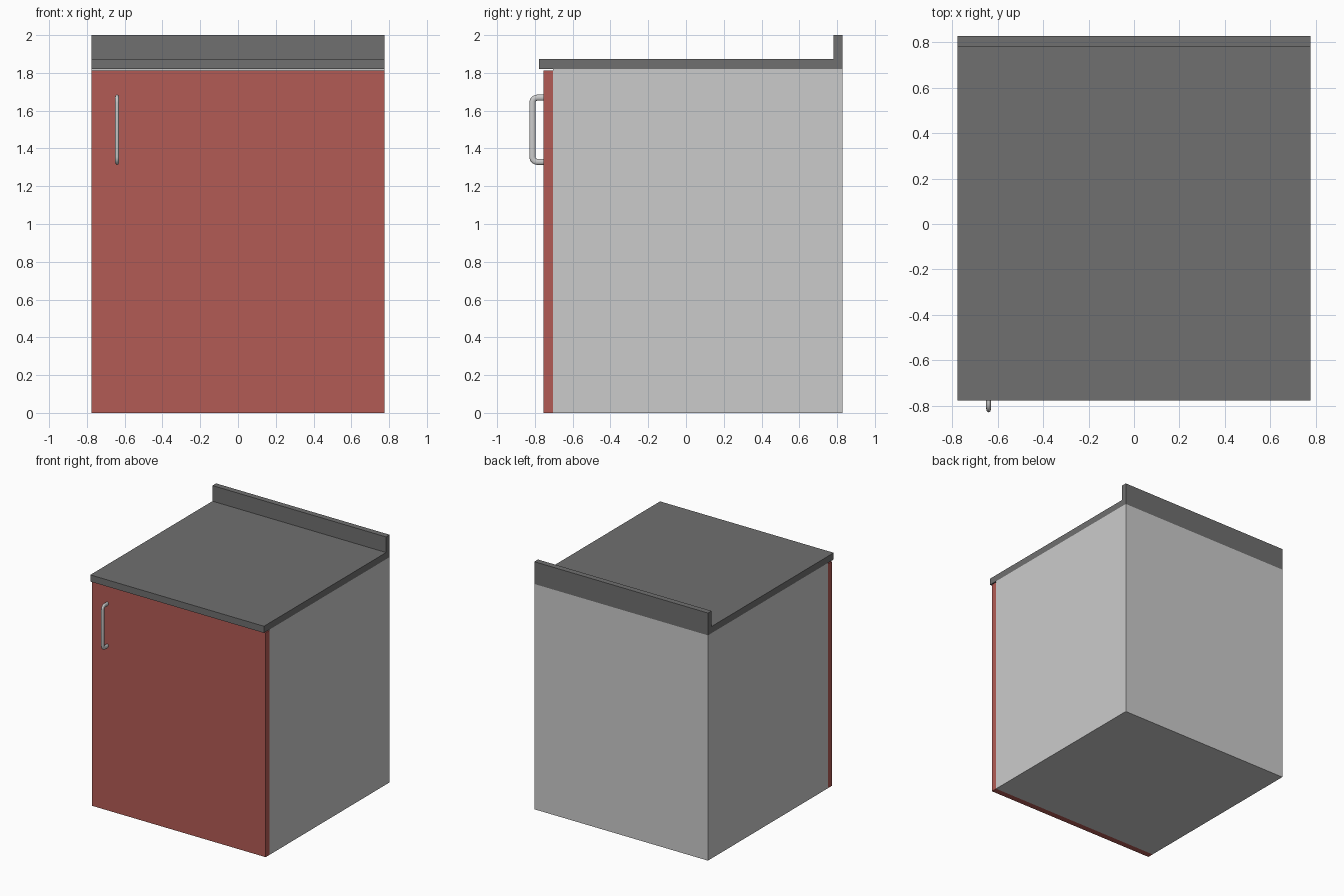
import bpy, bmesh, math
from mathutils import Matrix, Vector

if "Cube" in bpy.data.objects:
    bpy.data.objects.remove(bpy.data.objects["Cube"])

W = 0.776  # half width of the cabinet


def material(name, colour):
    m = bpy.data.materials.new(name)
    m.diffuse_color = (*colour, 1)
    m.use_nodes = True
    m.node_tree.nodes["Principled BSDF"].inputs["Base Color"].default_value = m.diffuse_color
    return m


def add_object(name, bm, mat=None):
    bmesh.ops.recalc_face_normals(bm, faces=bm.faces)
    me = bpy.data.meshes.new(name)
    bm.to_mesh(me)
    bm.free()
    ob = bpy.data.objects.new(name, me)
    bpy.context.collection.objects.link(ob)
    if mat:
        me.materials.append(mat)
    return ob


def extrude_profile(name, yz, mat=None):
    """Extrude a y-z outline across the full cabinet width."""
    bm = bmesh.new()
    face = bm.faces.new([bm.verts.new((-W, y, z)) for y, z in yz])
    out = bmesh.ops.extrude_face_region(bm, geom=[face], use_keep_orig=True)
    verts = [g for g in out["geom"] if isinstance(g, bmesh.types.BMVert)]
    bmesh.ops.translate(bm, verts=verts, vec=(2 * W, 0, 0))
    return add_object(name, bm, mat)


def rect(y0, y1, z0, z1):
    return [(y0, z0), (y1, z0), (y1, z1), (y0, z1)]


red = material("door_red", (0.45, 0.105, 0.09))
dark = material("worktop_grey", (0.16, 0.16, 0.16))

# Carcass, door and L-shaped worktop with upstand
extrude_profile("cabinet_body", rect(-0.705, 0.828, 0, 1.82))
extrude_profile("door", rect(-0.755, -0.705, 0, 1.812), red)
extrude_profile("worktop", [(-0.777, 1.82), (0.828, 1.82), (0.828, 2.0),
                            (0.782, 2.0), (0.782, 1.874), (-0.777, 1.874)], dark)

# Handle: oval section swept along a rounded bracket path
HX, Y_IN, Y_OUT, Z0, Z1, R = -0.64, -0.75, -0.813, 1.329, 1.669, 0.026
path = [(Y_IN, Z1, 90)]
for k in range(7):
    a = 90 + k * 15
    path.append((Y_OUT + R + R * math.cos(math.radians(a)),
                 Z1 - R + R * math.sin(math.radians(a)), a))
path += [(y, Z0 + Z1 - z, 360 - a) for y, z, a in reversed(path)]

bm = bmesh.new()
N = 16
rings = []
for y, z, a in path:
    normal = Vector((0, math.cos(math.radians(a)), math.sin(math.radians(a))))
    ring = []
    for i in range(N):
        t = 2 * math.pi * i / N
        co = Vector((HX, y, z)) + normal * 0.016 * math.cos(t)
        co.x += 0.0105 * math.sin(t)
        ring.append(bm.verts.new(co))
    rings.append(ring)
for a, b in zip(rings, rings[1:]):
    for i in range(N):
        bm.faces.new((a[i], a[(i + 1) % N], b[(i + 1) % N], b[i]))
bm.faces.new(rings[0])
bm.faces.new(rings[-1])
handle = add_object("door_handle", bm)
bpy.context.view_layer.objects.active = handle
handle.select_set(True)
bpy.ops.object.shade_smooth_by_angle(angle=math.radians(40))
